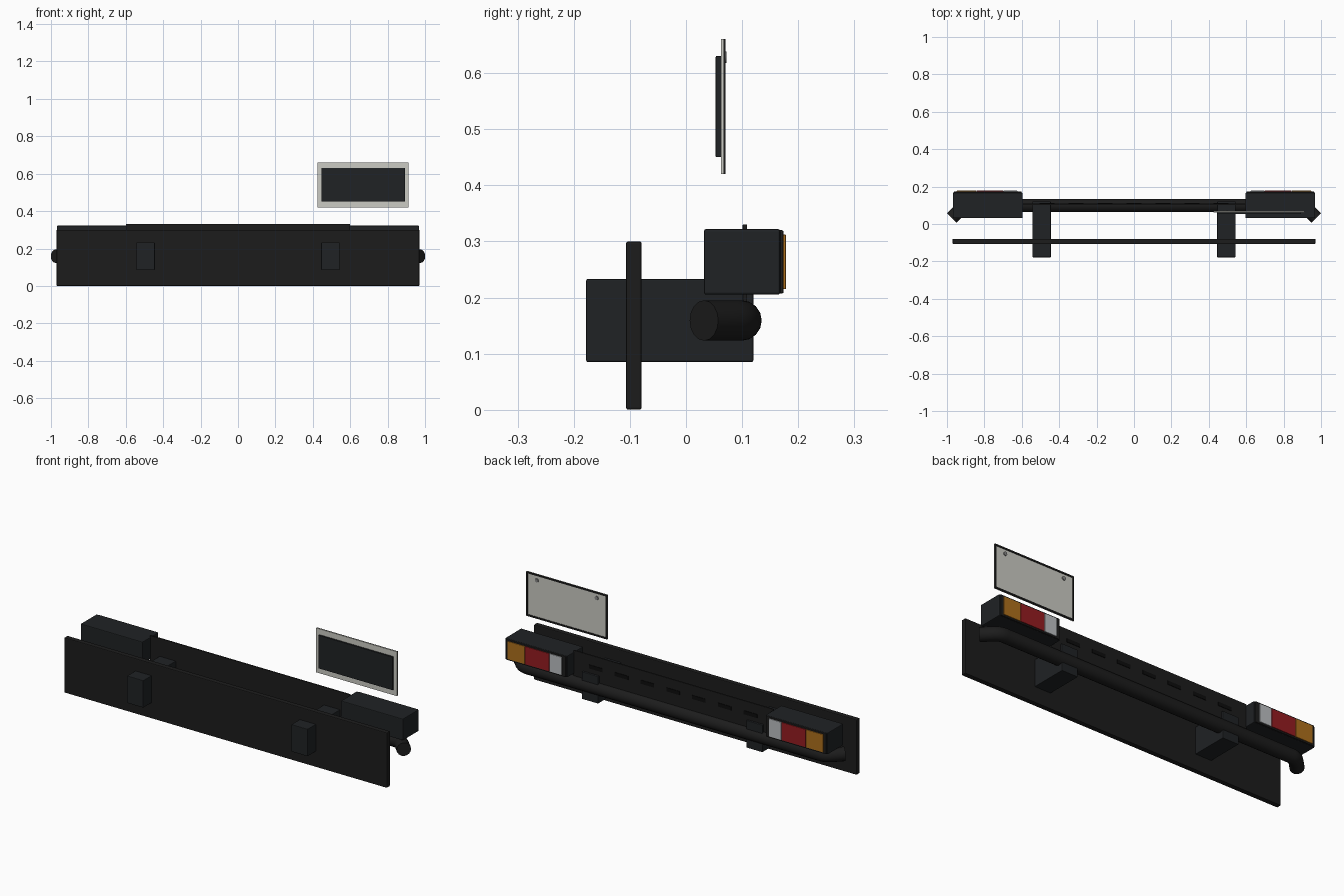
import bpy, math
from mathutils import Vector

if "Cube" in bpy.data.objects:
    bpy.data.objects.remove(bpy.data.objects["Cube"])


def mat(name, rgb):
    m = bpy.data.materials.new(name)
    m.diffuse_color = (*rgb, 1)
    m.use_nodes = True
    m.node_tree.nodes["Principled BSDF"].inputs["Base Color"].default_value = m.diffuse_color
    return m


BLACK = mat("black_plastic", (0.012, 0.012, 0.012))
DARK = mat("dark_steel", (0.014, 0.016, 0.018))
SLOT = mat("slot_black", (0.004, 0.004, 0.004))
AMBER = mat("amber_lens", (0.42, 0.16, 0.012))
RED = mat("red_lens", (0.3, 0.012, 0.015))
CLEAR = mat("clear_lens", (0.5, 0.52, 0.54))
PLATE = mat("plate_grey", (0.6, 0.6, 0.55))
STEEL = mat("screw_steel", (0.25, 0.25, 0.25))


def box(name, x, y, z, m, bevel=0.0):
    """Box from (min, max) ranges, with an optional rounded edge."""
    bpy.ops.mesh.primitive_cube_add(size=1, location=[sum(r) / 2 for r in (x, y, z)])
    o = bpy.context.object
    o.name = name
    o.scale = [abs(r[1] - r[0]) for r in (x, y, z)]
    bpy.ops.object.transform_apply(location=False, rotation=False, scale=True)
    o.data.materials.append(m)
    if bevel:
        b = o.modifiers.new("bevel", "BEVEL")
        b.width, b.segments = bevel, 2
    return o


# Rear valance panel
box("valance_panel", (-0.97, 0.97), (-0.107, -0.079), (0, 0.3), BLACK, 0.004)

# Bumper tube with ends swept forward
R, Y, Z = 0.036, 0.099, 0.159
end = [(0.975, Y - 0.067)]
bend_r, cx = 0.07, 0.879
for i in range(7):
    a = math.radians(45 - 45 * i / 6)
    end.append((cx + bend_r * math.sin(a), Y - bend_r + bend_r * math.cos(a)))
path = end + [(-x, y) for x, y in reversed(end)]
cu = bpy.data.curves.new("bumper_tube", "CURVE")
cu.dimensions = "3D"
cu.bevel_depth, cu.bevel_resolution, cu.use_fill_caps = R, 6, True
sp = cu.splines.new("POLY")
sp.points.add(len(path) - 1)
for p, (x, y) in zip(sp.points, path):
    p.co = (x, y, Z, 1)
tube = bpy.data.objects.new("bumper_tube", cu)
bpy.context.collection.objects.link(tube)
bpy.ops.object.select_all(action="DESELECT")
tube.select_set(True)
bpy.context.view_layer.objects.active = tube
bpy.ops.object.convert(target="MESH")
tube = bpy.context.object
tube.data.materials.clear()
tube.data.materials.append(BLACK)
bpy.ops.object.shade_smooth_by_angle(angle=math.radians(40))

# Upright step plate with a row of slots
box("step_plate", (-0.6, 0.6), (0.101, 0.109), (0.19, 0.33), BLACK, 0.001)
for i in range(7):
    x = (i - 3) * 0.155
    box("step_slot", (x - 0.04, x + 0.04), (0.107, 0.112), (0.258, 0.278), SLOT)

# Chassis brackets and tail lights on both sides
for s in (-1, 1):
    def side(a, b):
        return tuple(sorted((s * a, s * b)))
    box("mount_bracket", side(0.445, 0.543), (-0.178, 0.12), (0.085, 0.233), DARK, 0.003)
    box("lamp_housing", side(0.596, 0.969), (0.032, 0.168), (0.205, 0.322), DARK, 0.004)
    box("lamp_rim", side(0.602, 0.963), (0.164, 0.174), (0.207, 0.32), BLACK, 0.003)
    for name, a, b, m in (("clear_lens", 0.624, 0.697, CLEAR),
                          ("red_lens", 0.699, 0.843, RED),
                          ("amber_lens", 0.845, 0.948, AMBER)):
        box(name, side(a, b), (0.17, 0.178), (0.215, 0.312), m, 0.001)

# Number plate with backing board, rim and screws
px0, px1, pz0, pz1 = 0.426, 0.912, 0.42, 0.661
box("plate_backing", (0.446, 0.893), (0.053, 0.063), (0.45, 0.63), DARK, 0.001)
box("number_plate", (px0, px1), (0.062, 0.067), (pz0, pz1), PLATE)
t = 0.009
for z in (pz0, pz1 - t):
    box("plate_rim_horizontal", (px0, px1), (0.066, 0.07), (z, z + t), BLACK)
for x in (px0, px1 - t):
    box("plate_rim_vertical", (x, x + t), (0.066, 0.07), (pz0 + t, pz1 - t), BLACK)
for x in (0.489, 0.849):
    bpy.ops.mesh.primitive_cylinder_add(vertices=16, radius=0.01, depth=0.006,
                                        location=(x, 0.069, 0.628),
                                        rotation=(math.pi / 2, 0, 0))
    screw = bpy.context.object
    screw.name = "plate_screw"
    screw.data.materials.append(STEEL)
    bpy.ops.object.shade_smooth_by_angle(angle=math.radians(40))
